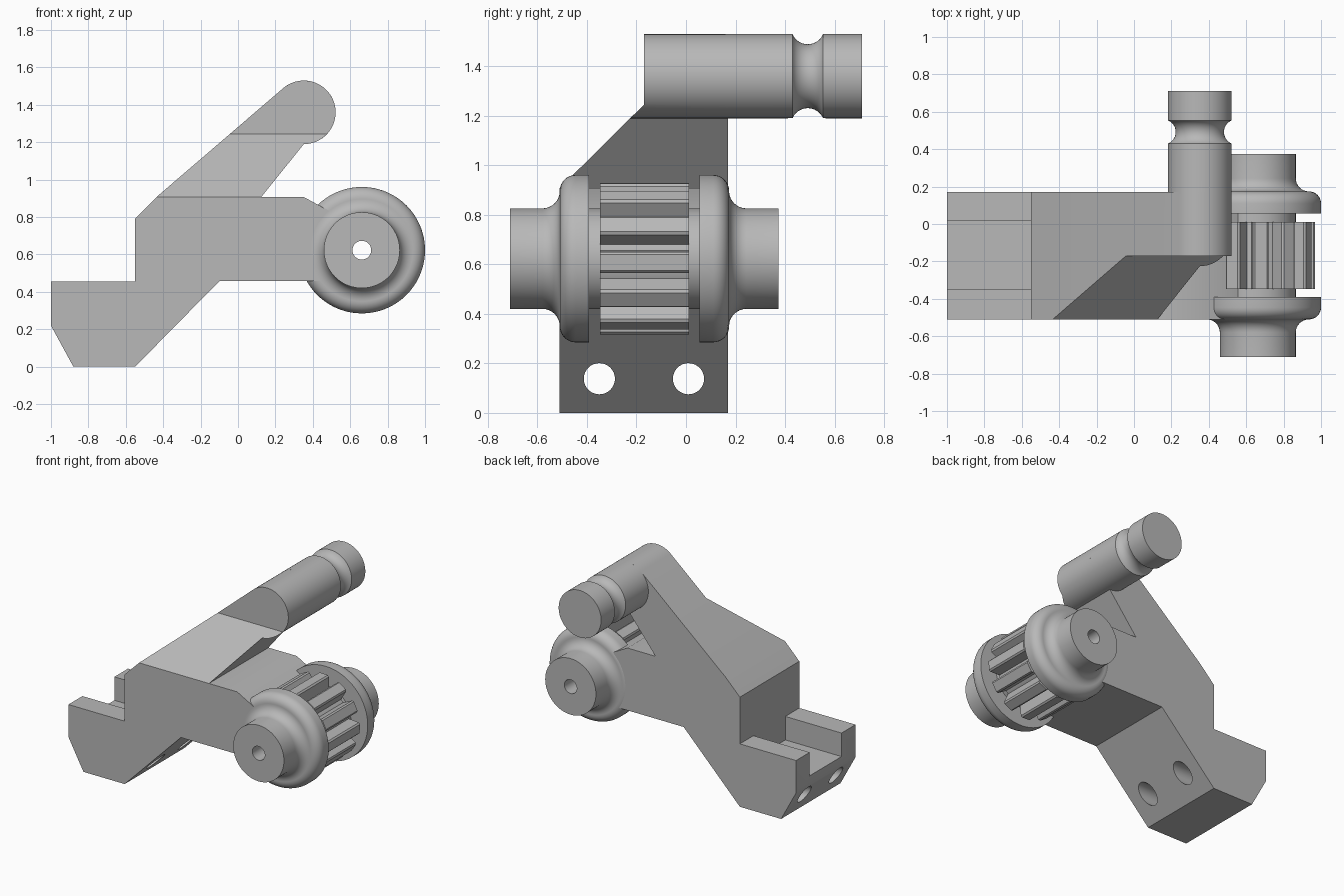
import bpy, bmesh, math
from mathutils import Vector, Matrix

if "Cube" in bpy.data.objects:
    bpy.data.objects.remove(bpy.data.objects["Cube"], do_unlink=True)

grey = bpy.data.materials.new("plain_grey")
grey.use_nodes = True
GREY = (0.48, 0.48, 0.48, 1)
grey.diffuse_color = GREY
grey.node_tree.nodes["Principled BSDF"].inputs["Base Color"].default_value = GREY


def finish(name, bm):
    bmesh.ops.recalc_face_normals(bm, faces=bm.faces)
    mesh = bpy.data.meshes.new(name)
    bm.to_mesh(mesh)
    bm.free()
    mesh.materials.append(grey)
    ob = bpy.data.objects.new(name, mesh)
    bpy.context.collection.objects.link(ob)
    return ob


def smooth(ob):
    bpy.ops.object.select_all(action="DESELECT")
    ob.select_set(True)
    bpy.context.view_layer.objects.active = ob
    bpy.ops.object.shade_smooth_by_angle(angle=math.radians(30))


def add_prism(bm, points, offset):
    face = bm.faces.new([bm.verts.new(p) for p in points])
    ext = bmesh.ops.extrude_face_region(bm, geom=[face])
    verts = [v for v in ext["geom"] if isinstance(v, bmesh.types.BMVert)]
    bmesh.ops.translate(bm, verts=verts, vec=Vector(offset))


def prism(name, points, offset):
    bm = bmesh.new()
    add_prism(bm, points, offset)
    return finish(name, bm)


def lathe(name, profile, centre, closed):
    """Spin (y, radius) points about a line along y through centre (x, z)."""
    bm = bmesh.new()
    cx, cz = centre
    verts = [bm.verts.new((cx + r, y, cz)) for y, r in profile]
    edges = [bm.edges.new(pair) for pair in zip(verts, verts[1:])]
    if closed:
        edges.append(bm.edges.new((verts[-1], verts[0])))
    bmesh.ops.spin(bm, geom=verts + edges, cent=(cx, 0, cz), axis=(0, 1, 0),
                   angle=math.tau, steps=72)
    bmesh.ops.remove_doubles(bm, verts=bm.verts, dist=1e-4)
    return finish(name, bm)


def cut(ob, cutter):
    mod = ob.modifiers.new("cut", "BOOLEAN")
    mod.operation = "DIFFERENCE"
    mod.solver = "EXACT"
    mod.object = cutter
    bpy.ops.object.select_all(action="DESELECT")
    ob.select_set(True)
    bpy.context.view_layer.objects.active = ob
    bpy.ops.object.modifier_apply(modifier=mod.name)
    bpy.data.objects.remove(cutter, do_unlink=True)


def arc(cx, cy, r, start, end, steps):
    angles = [math.radians(start + (end - start) * i / steps) for i in range(steps + 1)]
    return [(cx + r * math.cos(a), cy + r * math.sin(a)) for a in angles]


# Bracket: foot, body and rising arm in one side profile
FRONT, BACK = -0.51, 0.17
ROD = (0.352, 1.36)
ROD_R = 0.17
outline = [(-1, 0.22), (-0.88, 0), (-0.55, 0), (-0.1, 0.457), (0.555, 0.457),
           (0.555, 0.797), (0.35, 0.908), (0.125, 0.908)]
outline += arc(*ROD, ROD_R, -90, 131, 36)
outline += [(-0.435, 0.908), (-0.55, 0.793), (-0.55, 0.455), (-1, 0.455)]
bracket = prism("bracket", [(x, FRONT, z) for x, z in outline], (0, BACK - FRONT, 0))

# Slanted cutaway on the front of the arm
cutaway = [(-0.6, 0.819), (-0.17, 1.245), (-0.17, 1.7), (-0.6, 1.7)]
cut(bracket, prism("arm_cutter", [(-1.2, y, z) for y, z in cutaway], (2.4, 0, 0)))

# Channel along the top of the foot
channel = [(-0.35, 0.285), (0.015, 0.285), (0.015, 0.6), (-0.35, 0.6)]
cut(bracket, prism("channel_cutter", [(-1.2, y, z) for y, z in channel], (0.65, 0, 0)))

# Two mounting holes through the foot
for y in (-0.35, 0.01):
    ring = arc(y, 0.138, 0.063, 0, 348.75, 31)
    cut(bracket, prism("hole_cutter", [(-1.2, a, b) for a, b in ring], (1.2, 0, 0)))
smooth(bracket)

# Round rod with a grooved neck
groove = [(y, r) for y, r in arc(0.492, ROD_R + 0.026, 0.067, 203, 337, 12)]
rod = lathe("grooved_rod", [(0.16, 0), (0.16, ROD_R)] + groove
            + [(0.71, ROD_R), (0.71, 0)], ROD, False)
smooth(rod)

# Pulley: half profile from the middle outwards, then mirrored
AXLE = (0.662, 0.623)
MID = -0.168
half = [(0.18, 0.22), (0.18, 0.203), (0.223, 0.203), (0.223, 0.338)]
half += arc(0.278, 0.274, 0.064, 90, 0, 8)
half += arc(0.412, 0.273, 0.07, 180, 270, 8)
half += [(0.542, 0.203), (0.542, 0.05)]
profile = [(MID - d, r) for d, r in reversed(half)] + [(MID + d, r) for d, r in half]
pulley = lathe("flanged_pulley", profile, AXLE, True)
smooth(pulley)

# Straight teeth around the pulley core
TEETH = 12
bm = bmesh.new()
section = [(0.205, -0.045), (0.295, -0.042), (0.305, -0.032),
           (0.305, 0.032), (0.295, 0.042), (0.205, 0.045)]
for i in range(TEETH):
    turn = Matrix.Rotation(math.radians(3) + math.tau * i / TEETH, 3, "Y")
    centre = Vector((AXLE[0], MID - 0.18, AXLE[1]))
    add_prism(bm, [centre + turn @ Vector((r, 0, w)) for r, w in section], (0, 0.36, 0))
teeth = finish("pulley_teeth", bm)
